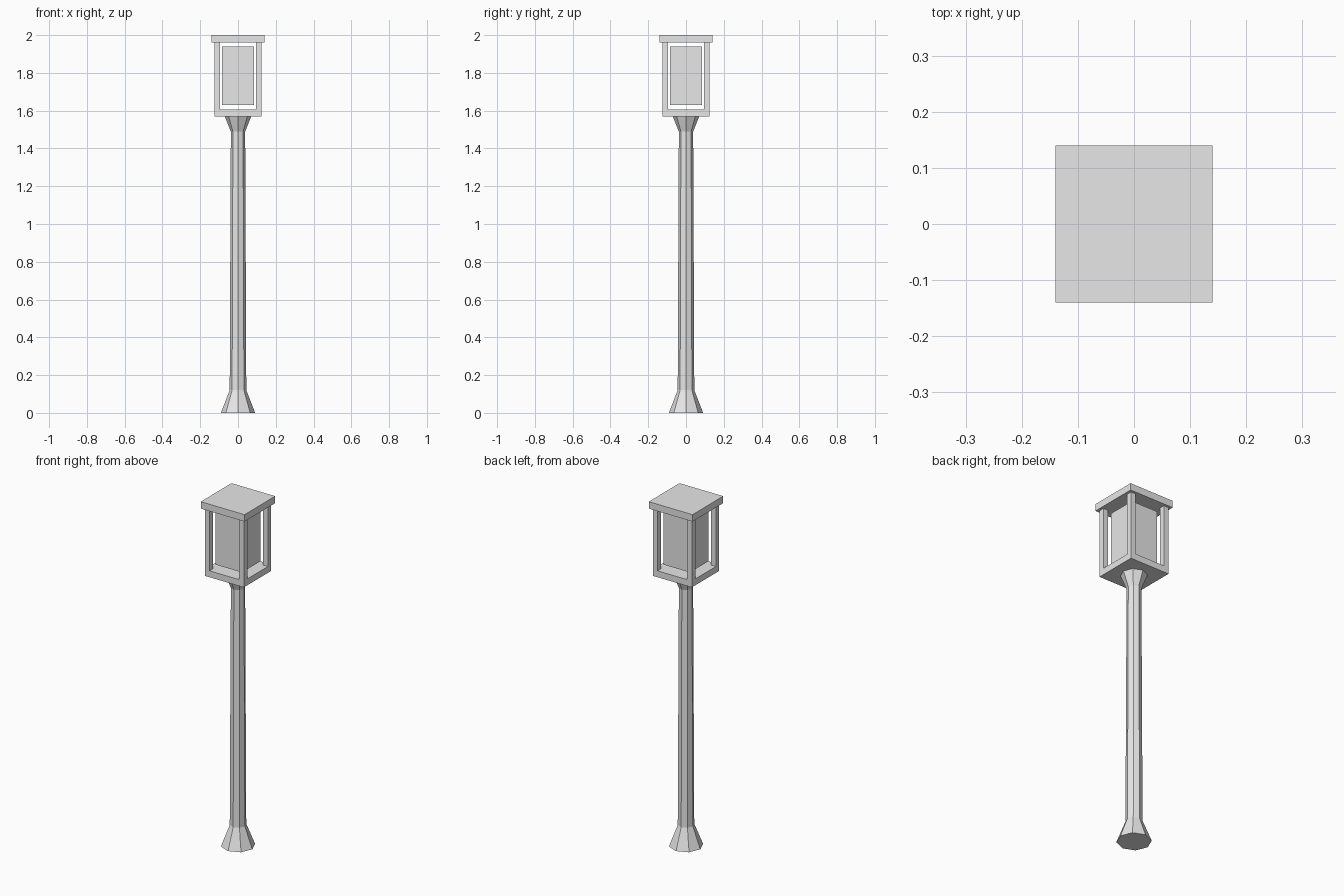
import bpy, bmesh, math

if "Cube" in bpy.data.objects:
    bpy.data.objects.remove(bpy.data.objects["Cube"])

grey = bpy.data.materials.new("light_grey")
grey.diffuse_color = (0.8, 0.8, 0.8, 1)
grey.use_nodes = True
grey.node_tree.nodes["Principled BSDF"].inputs["Base Color"].default_value = grey.diffuse_color


def finish(name, bm):
    bmesh.ops.recalc_face_normals(bm, faces=bm.faces)
    mesh = bpy.data.meshes.new(name)
    bm.to_mesh(mesh)
    bm.free()
    mesh.materials.append(grey)
    obj = bpy.data.objects.new(name, mesh)
    bpy.context.collection.objects.link(obj)
    return obj


def box(name, half, z0, z1, x=0, y=0):
    bm = bmesh.new()
    bmesh.ops.create_cube(bm, size=1)
    for v in bm.verts:
        v.co = (x + v.co.x * 2 * half, y + v.co.y * 2 * half,
                z0 + (v.co.z + 0.5) * (z1 - z0))
    return finish(name, bm)


def lathe(name, profile, sides=8):
    # Stack of polygon rings, capped at both ends
    bm = bmesh.new()
    rings = [[bm.verts.new((r * math.cos(i * math.tau / sides),
                            r * math.sin(i * math.tau / sides), z))
              for i in range(sides)] for r, z in profile]
    for a, b in zip(rings, rings[1:]):
        for i in range(sides):
            j = (i + 1) % sides
            bm.faces.new((a[i], a[j], b[j], b[i]))
    bm.faces.new(rings[0])
    bm.faces.new(rings[-1])
    return finish(name, bm)


# Octagonal pole: flared foot, tapered shaft, flared neck
lathe("pole", [(0.091, 0), (0.044, 0.12), (0.038, 1.49), (0.07, 1.57)])

# Lantern floor, roof and the lamp block between them
box("lantern_floor", 0.125, 1.57, 1.607)
box("lantern_roof", 0.14, 1.96, 2.0)
box("lamp_block", 0.084, 1.63, 1.94)

# Four corner posts
for sx in (-1, 1):
    for sy in (-1, 1):
        box("corner_post", 0.0155, 1.607, 1.96, sx * 0.1095, sy * 0.1095)
